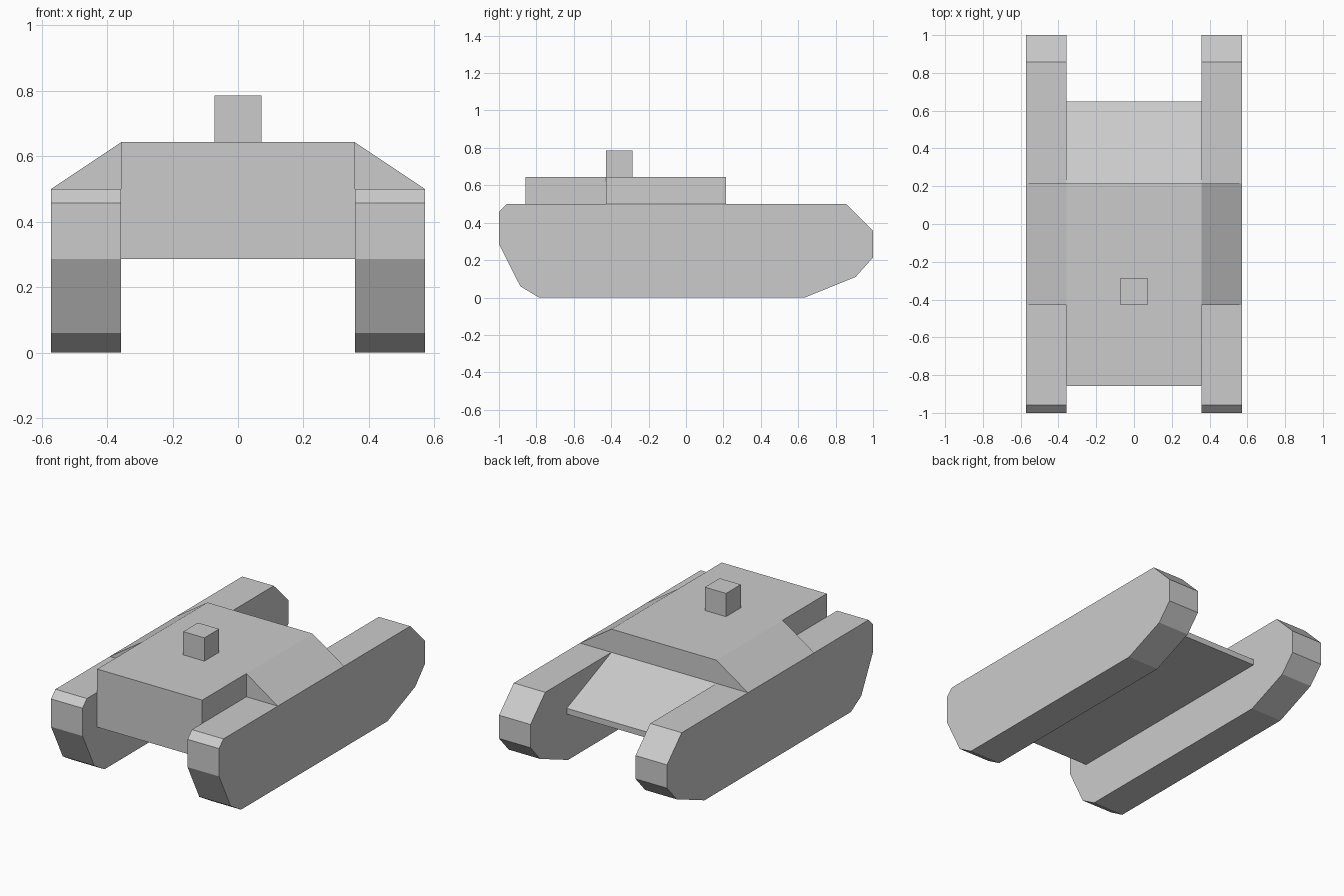
import bpy, bmesh

if "Cube" in bpy.data.objects:
    bpy.data.objects.remove(bpy.data.objects["Cube"])


def prism(name, profile, axis, start, end):
    """Extrude a closed 2D profile along x (profile = y,z) or y (profile = x,z)."""
    bm = bmesh.new()

    def point(a, b, t):
        return (t, a, b) if axis == 'X' else (a, t, b)

    face = bm.faces.new([bm.verts.new(point(a, b, start)) for a, b in profile])
    new = bmesh.ops.extrude_face_region(bm, geom=[face])["geom"]
    verts = [v for v in new if isinstance(v, bmesh.types.BMVert)]
    d = end - start
    bmesh.ops.translate(bm, verts=verts, vec=(d, 0, 0) if axis == 'X' else (0, d, 0))
    bmesh.ops.recalc_face_normals(bm, faces=bm.faces)
    mesh = bpy.data.meshes.new(name)
    bm.to_mesh(mesh)
    bm.free()
    obj = bpy.data.objects.new(name, mesh)
    bpy.context.collection.objects.link(obj)
    return obj


def mirror_x(obj):
    obj.modifiers.new("Mirror", 'MIRROR').use_axis[0] = True


INNER, OUTER = 0.357, 0.571
DECK, ROOF = 0.5, 0.643

# Track pods, left and right
track = [(-0.786, 0), (0.636, 0), (0.907, 0.11), (1, 0.214), (1, 0.357),
         (0.857, DECK), (-0.957, DECK), (-1, 0.457), (-1, 0.286), (-0.886, 0.06)]
mirror_x(prism("tracks", track, 'X', INNER, OUTER))

# Central hull with sloped rear deck
hull = [(-0.857, 0.286), (0.648, 0.286), (0.648, 0.322), (0.214, DECK),
        (0.214, ROOF), (-0.857, ROOF)]
prism("hull", hull, 'X', -INNER, INNER)

# Sloped side wedges over the tracks
wedge = [(INNER, DECK), (OUTER, DECK), (INNER, ROOF)]
mirror_x(prism("side_wedges", wedge, 'Y', -0.429, 0.214))

# Roof hatch block
hatch = [(-0.072, ROOF), (0.072, ROOF), (0.072, 0.786), (-0.072, 0.786)]
prism("roof_hatch", hatch, 'Y', -0.429, -0.286)
